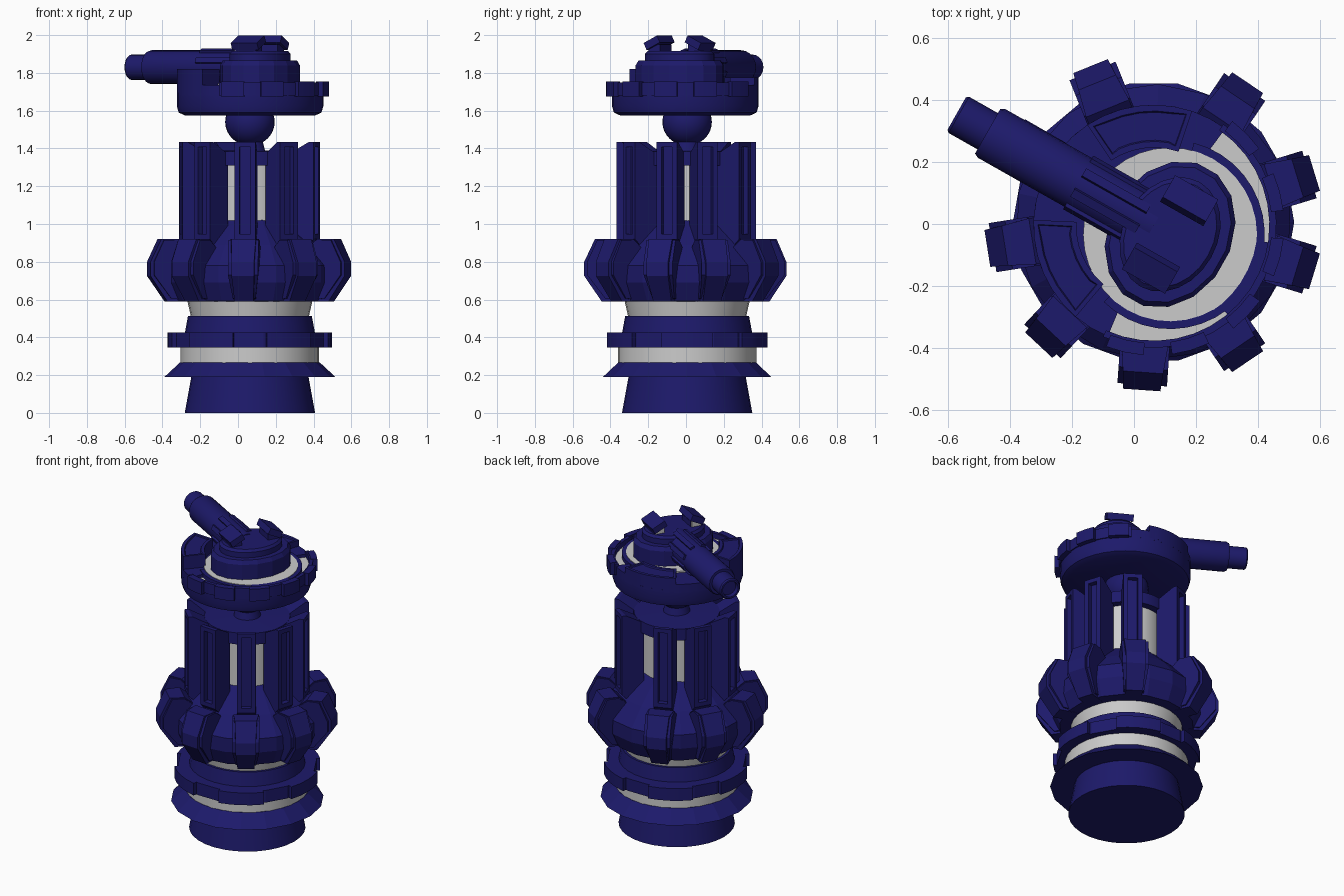
import bpy, bmesh
from math import cos, sin, radians, pi
from mathutils import Matrix, Vector

if "Cube" in bpy.data.objects:
    bpy.data.objects.remove(bpy.data.objects["Cube"])

C = Vector((0.063, 0.006, 0))        # tower axis
AIM = 150.5                          # barrel heading in degrees
TURRET = Matrix.Translation((0.064, -0.004, 0)) @ Matrix.Rotation(radians(AIM), 4, 'Z')

blue = bpy.data.materials.new("navy_paint")
blue.diffuse_color = (0.012, 0.010, 0.145, 1)
blue.use_nodes = True
blue.node_tree.nodes["Principled BSDF"].inputs["Base Color"].default_value = blue.diffuse_color


def finish(name, bm, matrix, painted=True, smooth=None):
    bmesh.ops.recalc_face_normals(bm, faces=bm.faces)
    me = bpy.data.meshes.new(name)
    bm.to_mesh(me)
    bm.free()
    ob = bpy.data.objects.new(name, me)
    bpy.context.collection.objects.link(ob)
    ob.matrix_world = matrix
    if painted:
        me.materials.append(blue)
    if smooth:
        bpy.ops.object.select_all(action='DESELECT')
        ob.select_set(True)
        bpy.context.view_layer.objects.active = ob
        bpy.ops.object.shade_smooth_by_angle(angle=radians(smooth))
    return ob


def lathe(name, profile, segs=32, matrix=None, painted=True, smooth=35, phase=0):
    """Solid of revolution from (radius, height) points, capped at both ends."""
    bm = bmesh.new()
    rings = [[bm.verts.new((r * cos(2 * pi * i / segs + phase), r * sin(2 * pi * i / segs + phase), z))
              for i in range(segs)] for r, z in profile]
    for a, b in zip(rings, rings[1:]):
        for i in range(segs):
            j = (i + 1) % segs
            bm.faces.new((a[i], a[j], b[j], b[i]))
    bm.faces.new(rings[0])
    bm.faces.new(rings[-1])
    return finish(name, bm, matrix or Matrix.Translation(C), painted, smooth)


def radial_prism(name, profile, angle, groove=None):
    """Closed (radius, z, half width) outline thickened sideways, turned about the axis."""
    bm = bmesh.new()
    l = [bm.verts.new((r, -w, z)) for r, z, w in profile]
    rr = [bm.verts.new((r, w, z)) for r, z, w in profile]
    n = len(profile)
    sides = [bm.faces.new((l[i], l[(i + 1) % n], rr[(i + 1) % n], rr[i])) for i in range(n)]
    bm.faces.new(l)
    bm.faces.new(rr)
    bmesh.ops.recalc_face_normals(bm, faces=bm.faces)
    if groove is not None:
        bmesh.ops.inset_region(bm, faces=[sides[groove]], thickness=0.038)
        bmesh.ops.inset_region(bm, faces=[sides[groove]], thickness=0.002, depth=-0.03)
    return finish(name, bm, Matrix.Translation(C) @ Matrix.Rotation(radians(angle), 4, 'Z'))


def sector(name, r0, r1, z0, z1, a0, a1, matrix=TURRET, painted=True, inset=0):
    """Block shaped like a piece of a ring."""
    bm = bmesh.new()
    n = max(2, round((a1 - a0) / 9))
    cols = []
    for i in range(n + 1):
        a = radians(a0 + (a1 - a0) * i / n)
        cols.append([bm.verts.new((r * cos(a), r * sin(a), z))
                     for r, z in ((r0, z0), (r1, z0), (r1, z1), (r0, z1))])
    tops = []
    for a, b in zip(cols, cols[1:]):
        for k in range(4):
            f = bm.faces.new((a[k], a[(k + 1) % 4], b[(k + 1) % 4], b[k]))
            if k == 2:
                tops.append(f)
    bm.faces.new(cols[0])
    bm.faces.new(cols[-1])
    bmesh.ops.recalc_face_normals(bm, faces=bm.faces)
    if inset:
        bmesh.ops.inset_region(bm, faces=tops, thickness=inset)
        bmesh.ops.inset_region(bm, faces=tops, thickness=0.004, depth=-0.008)
    return finish(name, bm, matrix, painted, 30)


def box(name, size, loc, rot=(0, 0, 0), matrix=TURRET, painted=True):
    bm = bmesh.new()
    bmesh.ops.create_cube(bm, size=1, matrix=Matrix.Diagonal((*size, 1)))
    m = Matrix.Translation(loc)
    for ang, axis in zip(rot, 'XYZ'):
        m = m @ Matrix.Rotation(radians(ang), 4, axis)
    return finish(name, bm, matrix @ m, painted)


# Base: tapered foot, flange, grey bands and notched ring
lathe("foot", [(0.345, 0), (0.305, 0.22)])
lathe("foot_flange", [(0.453, 0.19), (0.37, 0.267)], 18, smooth=None)
lathe("lower_grey_band", [(0.367, 0.255), (0.367, 0.35)], painted=False)
lathe("notched_ring", [(0.412, 0.345), (0.412, 0.425)], 18, smooth=None)
for i in range(6):
    sector("ring_tab", 0.38, 0.435, 0.345, 0.425, i * 60 - 18, i * 60 + 18, Matrix.Translation(C))
lathe("base_collar", [(0.345, 0.42), (0.328, 0.512)])
lathe("upper_grey_band", [(0.31, 0.5), (0.335, 0.61)], painted=False)

# Crown with its teeth and the upright columns above them
lathe("crown_body", [(0.32, 0.59), (0.40, 0.592), (0.445, 0.69), (0.445, 0.78), (0.35, 0.89), (0.21, 1.02)],
      18, smooth=None, phase=radians(8))
TOOTH = [(0.3, 0.59, 0.05), (0.45, 0.59, 0.05), (0.542, 0.725, 0.06),
         (0.542, 0.80, 0.06), (0.485, 0.92, 0.065), (0.395, 0.92, 0.075), (0.3, 0.84, 0.075)]
SHOULDER = [(0.3, 0.6, 0.06), (0.43, 0.605, 0.06), (0.525, 0.73, 0.08),
            (0.525, 0.8, 0.08), (0.472, 0.915, 0.08), (0.4, 0.915, 0.08), (0.3, 0.84, 0.08)]
COLUMN = [(0.23, 0.85, 0.056), (0.33, 0.88, 0.056), (0.37, 0.92, 0.056), (0.37, 1.435, 0.056),
          (0.345, 1.435, 0.056), (0.23, 1.37, 0.056)]
for ang in (17, 56, 112, 150, 189, 227, 266, 304, 343):
    radial_prism("crown_tooth", TOOTH, ang)
    radial_prism("tooth_shoulder", SHOULDER, ang)
    radial_prism("column", COLUMN, ang, groove=2)

# Core and ball joint
lathe("grey_core", [(0.21, 0.98), (0.21, 1.32)], painted=False)
lathe("core_cap", [(0.255, 1.31), (0.255, 1.385), (0.08, 1.39), (0.065, 1.45)])
lathe("ball_joint", [(0.13 * sin(pi * i / 16) + 0.001, 1.54 - 0.125 * cos(pi * i / 16)) for i in range(17)], 28)

# Turret dish with raised rim and sunken grey plates
lathe("turret_dish", [(0.345, 1.575), (0.378, 1.59), (0.388, 1.625), (0.388, 1.695)], 36, TURRET)
sector("dish_rim", 0.372, 0.395, 1.68, 1.75, 95, 265)
for k in range(6):
    a = 98 + k * 29.5
    sector("rim_block", 0.38, 0.42, 1.675, 1.755, a, a + 17)
for s in (128, 232):
    sector("grey_crescent", 0.2, 0.374, 1.68, 1.715, s - 31, s + 31, painted=False)
sector("rear_plate", 0.335, 0.385, 1.68, 1.745, 159, 201)
sector("front_deck", 0.15, 0.388, 1.68, 1.735, -97, 97)
sector("raised_panel_left", 0.25, 0.388, 1.69, 1.82, 27, 79, inset=0.02)
sector("raised_panel_right", 0.25, 0.388, 1.69, 1.775, -79, -27, inset=0.02)

# Turret cap on a grey disc, set back from the axis
BACK = TURRET @ Matrix.Translation((-0.06, 0, 0))
sector("cap_trim", 0.27, 0.305, 1.68, 1.741, 75, 285, BACK)
lathe("grey_disc", [(0.28, 1.69), (0.28, 1.744)], 36, BACK, painted=False)
lathe("cap_lower", [(0.225, 1.73), (0.225, 1.84), (0.21, 1.865)], 16,
      BACK @ Matrix.Diagonal((0.88, 1.1, 1, 1)), smooth=None, phase=pi / 16)
lathe("cap_upper", [(0.19, 1.85), (0.19, 1.9), (0.175, 1.915)], 24, BACK @ Matrix.Diagonal((0.8, 1.02, 1, 1)))
for s in (-1, 1):
    box("tilted_fin", (0.16, 0.09, 0.04), (0, s * 0.125, 1.96), (-s * 26, 0, 0), BACK)
    box("fin_support", (0.12, 0.07, 0.1), (0, s * 0.12, 1.9), matrix=BACK)
    box("grey_fin_insert", (0.02, 0.06, 0.08), (0.06, s * 0.12, 1.91), matrix=BACK, painted=False)

# Barrel with ribbed breech
BARREL = TURRET @ Matrix.Translation((0, 0, 1.83)) @ Matrix.Rotation(pi / 2, 4, 'Y')
lathe("barrel", [(0.09, 0.0), (0.09, 0.6), (0.083, 0.615)], 20, BARREL)
lathe("muzzle", [(0.067, 0.58), (0.067, 0.722), (0.06, 0.73), (0.05, 0.73), (0.048, 0.7)], 20, BARREL)
for i in range(8):
    a = radians(i * 45 + 22.5)
    box("breech_rib", (0.022, 0.03, 0.24), (0.09 * cos(a), 0.09 * sin(a), 0.16), (0, 0, i * 45 + 22.5), BARREL)
